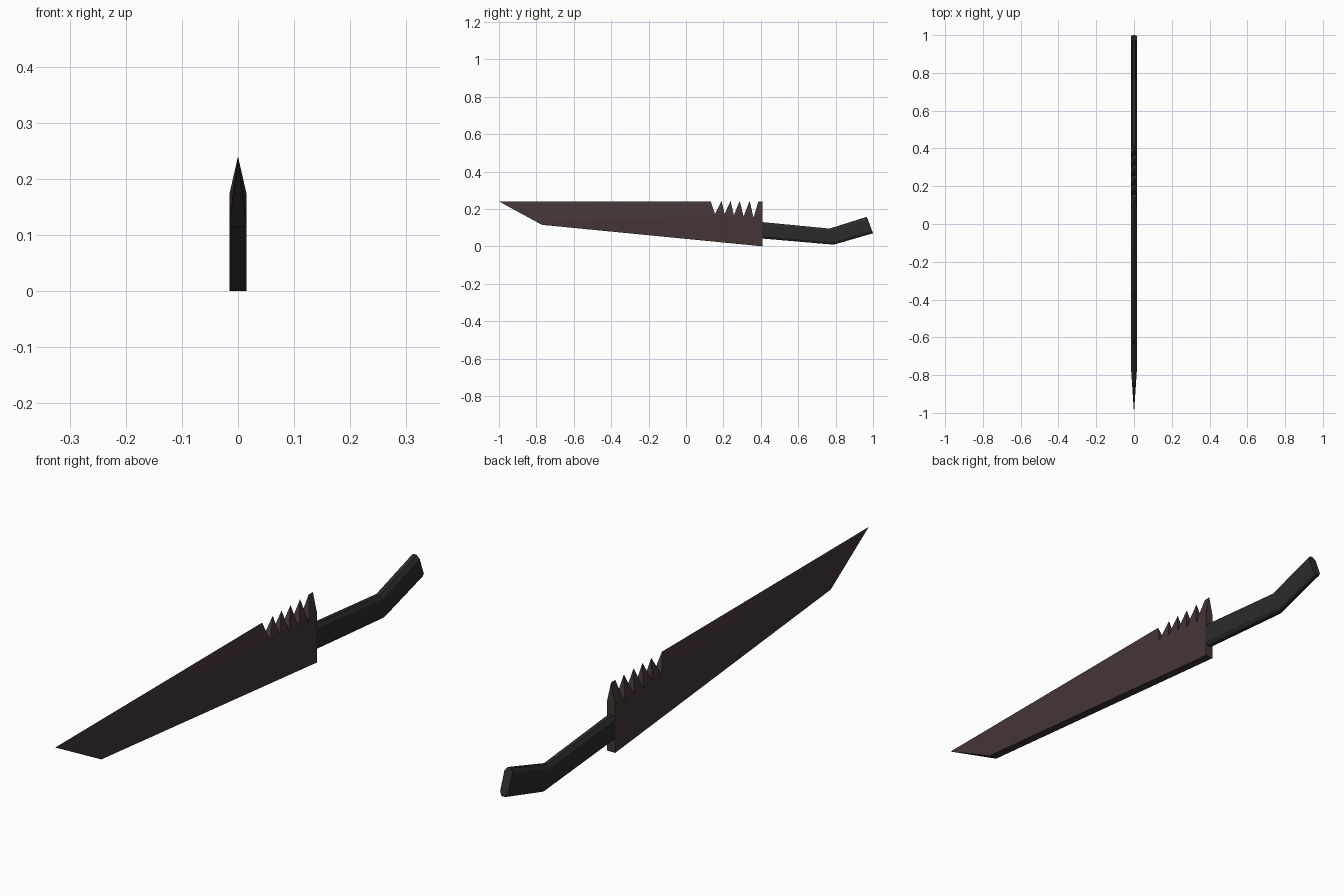
import bpy, bmesh

if "Cube" in bpy.data.objects:
    bpy.data.objects.remove(bpy.data.objects["Cube"])

W = 0.0155  # half thickness of the knife


def material(name, colour):
    m = bpy.data.materials.new(name)
    m.diffuse_color = (*colour, 1)
    m.use_nodes = True
    m.node_tree.nodes["Principled BSDF"].inputs["Base Color"].default_value = m.diffuse_color
    return m


def make_object(name, bm, mat):
    bmesh.ops.recalc_face_normals(bm, faces=bm.faces)
    mesh = bpy.data.meshes.new(name)
    bm.to_mesh(mesh)
    bm.free()
    ob = bpy.data.objects.new(name, mesh)
    bpy.context.collection.objects.link(ob)
    mesh.materials.append(mat)
    return ob


def loft(bm, rings):
    """Skin a closed tube through matching rings of points."""
    vs = [[bm.verts.new(p) for p in r] for r in rings]
    n = len(vs[0])
    for a, b in zip(vs, vs[1:]):
        for i in range(n):
            j = (i + 1) % n
            bm.faces.new((a[i], a[j], b[j], b[i]))
    bm.faces.new(vs[0])
    bm.faces.new(vs[-1])


steel = material("dark brown steel", (0.058, 0.036, 0.036))
grip = material("black grip", (0.024, 0.024, 0.024))

# Blade: wedge with a flat lower side and a ground bevel up to the top edge
bm = bmesh.new()
for y in (-1.0, 0.41):
    bm.verts.new((0, y, 0.24))
for y, z in ((0.41, 0.0), (0.41, 0.172), (-0.77, 0.115), (-0.77, 0.128)):
    for s in (-1, 1):
        bm.verts.new((s * W, y, z))
bmesh.ops.convex_hull(bm, input=bm.verts)
bmesh.ops.dissolve_limit(bm, angle_limit=0.002, verts=bm.verts, edges=bm.edges)
blade = make_object("blade", bm, steel)

# Saw teeth: triangular notches cut from the top edge
peaks = (0.131, 0.19, 0.238, 0.287, 0.34, 0.388)
valleys = ((0.155, 0.172), (0.206, 0.172), (0.256, 0.166), (0.308, 0.16), (0.361, 0.152))
bm = bmesh.new()
for a, b, (vy, vz) in zip(peaks, peaks[1:], valleys):
    tri = ((a + 0.001, 0.2405), (b - 0.001, 0.2405), (vy, vz))
    loft(bm, [[(x, y, z) for y, z in tri] for x in (-0.05, 0.05)])
cutter = make_object("tooth_cutter", bm, steel)
cutter.hide_render = True
cutter.hide_viewport = True
mod = blade.modifiers.new("teeth", "BOOLEAN")
mod.operation = "DIFFERENCE"
mod.solver = "EXACT"
mod.object = cutter

# Handle: chamfered bar with a bend, as (bottom, top) pairs in y, z
stations = (((0.405, 0.042), (0.405, 0.13)),
            ((0.79, 0.009), (0.767, 0.095)),
            ((1.0, 0.07), (0.967, 0.158)))
section = ((-0.45, 0), (0.45, 0), (1, 0.15), (1, 0.85),
           (0.45, 1), (-0.45, 1), (-1, 0.85), (-1, 0.15))
bm = bmesh.new()
loft(bm, [[(W * u, b[0] + (t[0] - b[0]) * v, b[1] + (t[1] - b[1]) * v)
           for u, v in section] for b, t in stations])
make_object("handle", bm, grip)
